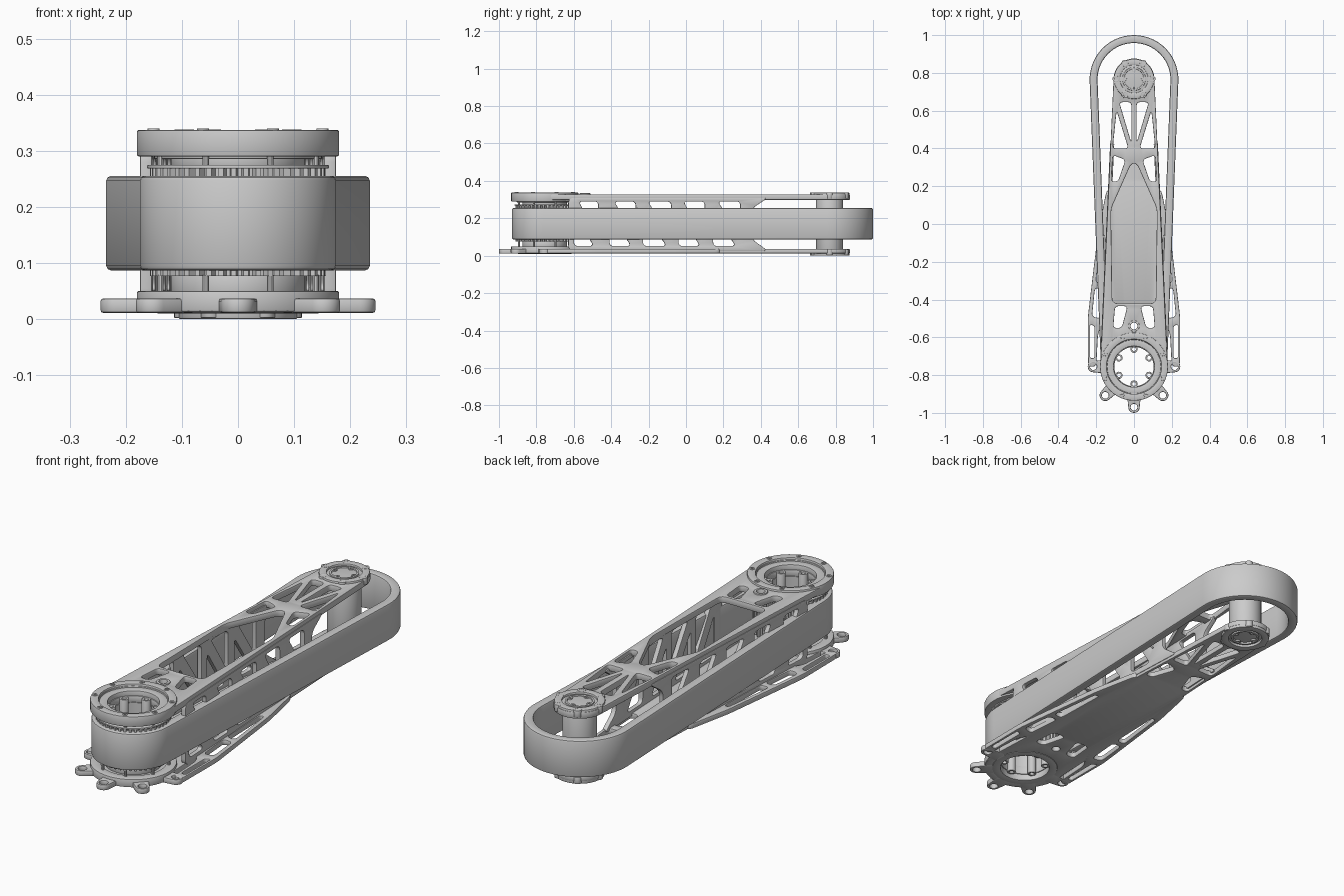
import bpy, bmesh, math
from mathutils import Vector, Matrix

if "Cube" in bpy.data.objects:
    bpy.data.objects.remove(bpy.data.objects["Cube"])

NEAR, FAR = -0.755, 0.768          # y of the two axles


def circle(r, x=0, y=0, n=48):
    return [(x + r * math.cos(2 * math.pi * i / n), y + r * math.sin(2 * math.pi * i / n)) for i in range(n)]


def hull(y1, r1, y2, r2, n=28):
    """Outline around two circles on the y axis."""
    a = math.asin((r1 - r2) / (y2 - y1))
    top = [a + (math.pi - 2 * a) * i / n for i in range(n + 1)]
    low = [math.pi - a + (math.pi + 2 * a) * i / n for i in range(n + 1)]
    return ([(r2 * math.cos(t), y2 + r2 * math.sin(t)) for t in top]
            + [(r1 * math.cos(t), y1 + r1 * math.sin(t)) for t in low])


def rounded(pts, r, n=5):
    """Polygon with softened corners."""
    out = []
    P = [Vector(p) for p in pts]
    for i, p in enumerate(P):
        u, v = P[i - 1] - p, P[(i + 1) % len(P)] - p
        a = p + u.normalized() * min(r, u.length * 0.4)
        b = p + v.normalized() * min(r, v.length * 0.4)
        for k in range(n + 1):
            t = k / n
            out.append(tuple(a * (1 - t) ** 2 + p * 2 * t * (1 - t) + b * t * t))
    return out


def flip(loop):
    return [(-x, y) for x, y in loop]


def slab(name, loops, z0, z1, bevel=0.004, matrix=None):
    """Extrude an outline (first loop) with holes (other loops)."""
    bm = bmesh.new()
    edges = []
    for loop in loops:
        vs = [bm.verts.new((x, y, z0)) for x, y in loop]
        edges += [bm.edges.new((vs[i - 1], vs[i])) for i in range(len(vs))]
    bmesh.ops.triangle_fill(bm, edges=edges, use_beauty=True, normal=(0, 0, 1))
    ext = bmesh.ops.extrude_face_region(bm, geom=bm.faces[:])
    for v in ext['geom']:
        if isinstance(v, bmesh.types.BMVert):
            v.co.z = z1
    bmesh.ops.recalc_face_normals(bm, faces=bm.faces[:])
    if bevel:
        rim = [e for e in bm.edges if len(e.link_faces) == 2
               and sum(abs(f.normal.z) > 0.9 for f in e.link_faces) == 1]
        bmesh.ops.bevel(bm, geom=rim, offset=bevel, segments=2, profile=0.5,
                        affect='EDGES', clamp_overlap=False)
    if matrix:
        bm.transform(matrix)
        bmesh.ops.recalc_face_normals(bm, faces=bm.faces[:])
    me = bpy.data.meshes.new(name)
    bm.to_mesh(me)
    bm.free()
    ob = bpy.data.objects.new(name, me)
    bpy.context.collection.objects.link(ob)
    return ob


def ring(name, y, r, hole, z0, z1, bevel=0.003, x=0, n=48):
    return slab(name, [circle(r, x, y, n)] + ([circle(hole, x, y, n)] if hole else []), z0, z1, bevel)


# belt running around both ends
slab("belt", [hull(NEAR, 0.175, 0.765, 0.235), hull(NEAR, 0.133, 0.765, 0.193)], 0.087, 0.255, 0.008)

# truss cutouts shared by both plates
half = [rounded([(0.014, 0.645), (0.078, 0.645), (0.014, 0.43)], 0.02),
        rounded([(0.092, 0.60), (0.113, 0.40), (0.03, 0.40)], 0.02),
        rounded([(0.112, 0.365), (0.12, 0.225), (0.085, 0.225), (0.045, 0.34)], 0.02),
        rounded([(0.035, -0.435), (0.10, -0.435), (0.11, -0.55), (0.065, -0.55)], 0.02)]
cuts = half + [flip(c) for c in half] + [circle(0.142, 0, NEAR), circle(0.018, 0, -0.54, 20)]
window = rounded([(0.115, -0.42), (0.122, 0.08), (0.015, 0.32),
                  (-0.015, 0.32), (-0.122, 0.08), (-0.115, -0.42)], 0.03)
outline = hull(NEAR, 0.178, FAR, 0.108)
slab("top_plate", [outline] + cuts + [window], 0.298, 0.328)
slab("bottom_plate", [outline] + cuts, 0.012, 0.037)
ring("top_plate_boss", -0.54, 0.03, 0.018, 0.29, 0.334, n=20)

# side walls with braced windows, tilted to follow the plate taper
bays = [(-0.60, -0.47), (-0.41, -0.27), (-0.23, -0.08), (-0.04, 0.10), (0.145, 0.29)]
wall = [rounded([(-0.63, 0.025), (0.44, 0.025), (0.35, 0.09), (0.35, 0.25), (0.44, 0.31), (-0.63, 0.31)], 0.03)]
for a, b in bays:
    wall.append(rounded([(a, 0.052), (b - 0.025, 0.052), (a, 0.235)], 0.022))
    wall.append(rounded([(a + 0.025, 0.29), (b, 0.29), (b, 0.105)], 0.022))
axes = Matrix(((0, 0, 1, 0), (1, 0, 0, 0), (0, 1, 0, 0), (0, 0, 0, 1)))
for s in (-1, 1):
    m = Matrix.Translation((s * 0.135, 0, 0)) @ Matrix.Rotation(s * 0.046, 4, 'Z') @ axes
    slab("side_wall", wall, -0.011, 0.011, 0.003, m)

# outrigger arms of the base plate
arm = [rounded([(0.243, -0.755), (0.245, -0.50), (0.225, -0.33), (0.19, -0.04), (0.145, 0.18),
                (0.115, 0.18), (0.135, -0.50), (0.19, -0.57), (0.20, -0.755)], 0.03),
       rounded([(0.178, -0.50), (0.222, -0.49), (0.207, -0.34), (0.165, -0.34)], 0.02),
       rounded([(0.162, -0.31), (0.202, -0.31), (0.173, -0.06), (0.155, -0.06)], 0.02),
       rounded([(0.210, -0.71), (0.232, -0.71), (0.232, -0.53), (0.210, -0.54)], 0.01)]
for f in (lambda l: l, flip):
    slab("base_arm", [f(l) for l in arm], 0.012, 0.036)

# mounting lugs around the base ring
for i in range(5):
    m = Matrix.Translation((0, NEAR, 0)) @ Matrix.Rotation(math.radians(90 + 45 * i), 4, 'Z')
    slab("mounting_lug", [hull(0.155, 0.036, 0.215, 0.030, 14), circle(0.018, 0, 0.215, 20)],
         0.011, 0.037, 0.005, m)

# near end: stepped rings and toothed sprocket
ring("base_ring", NEAR, 0.18, 0.138, 0.014, 0.05)
ring("base_inner_ring", NEAR, 0.145, 0.108, 0.010, 0.044)
ring("lower_neck", NEAR, 0.12, 0.104, 0.04, 0.08)
ring("top_ring", NEAR, 0.18, 0.145, 0.29, 0.337)
ring("top_inner_ring", NEAR, 0.15, 0.108, 0.285, 0.322)
ring("upper_neck", NEAR, 0.12, 0.104, 0.27, 0.30)
ring("upper_flange", NEAR, 0.162, 0.11, 0.268, 0.275, 0.002)
teeth = []
for i in range(44):
    for f, r in ((0, 0.142), (0.3, 0.142), (0.45, 0.157), (0.85, 0.157)):
        t = 2 * math.pi * (i + f) / 44
        teeth.append((r * math.cos(t), NEAR + r * math.sin(t)))
slab("sprocket", [teeth, circle(0.105, 0, NEAR)], 0.077, 0.269, 0)
for i in range(6):
    t = math.radians(90 + 60 * i)
    ring("bore_boss", NEAR + 0.092 * math.sin(t), 0.019, 0.010, 0.03, 0.30, 0.002, 0.092 * math.cos(t), 20)
for i in range(8):
    t = math.radians(22.5 + 45 * i)
    x, y = math.cos(t), math.sin(t)
    ring("ring_screw", NEAR + 0.163 * y, 0.011, 0.005, 0.33, 0.340, 0.001, 0.163 * x, 14)
    ring("neck_pin", NEAR + 0.150 * y, 0.006, 0, 0.272, 0.292, 0, 0.150 * x, 10)
    ring("neck_pin", NEAR + 0.150 * y, 0.006, 0, 0.045, 0.079, 0, 0.150 * x, 10)

# far end: axle and capped bearing rings at top and bottom
ring("axle", FAR, 0.072, 0, 0.02, 0.318)
for label, z0, z1 in (("top", 0.304, 0.337), ("bottom", 0.0, 0.033)):
    ring(label + "_bearing_ring", FAR, 0.106, 0.074, z0, z1)
    ring(label + "_bearing_lip", FAR, 0.062, 0.052, z0 + 0.003, z1 - 0.003)
    for i in range(6):
        t = math.radians(60 * i)
        ring(label + "_bearing_boss", FAR + 0.096 * math.sin(t), 0.018, 0.009, z0 + 0.002, z1 + 0.001 * (z0 > 0.1),
             0.002, 0.096 * math.cos(t), 18)
    for i in range(4):
        t = math.radians(90 * i)
        ring(label + "_axle_screw", FAR + 0.05 * math.sin(t), 0.012, 0.006, z0 + 0.004, z1 - 0.004,
             0.001, 0.05 * math.cos(t), 14)

# smooth shading with sharp edges kept
for ob in bpy.data.objects:
    ob.select_set(True)
    bpy.context.view_layer.objects.active = ob
bpy.ops.object.shade_smooth_by_angle(angle=math.radians(35))
